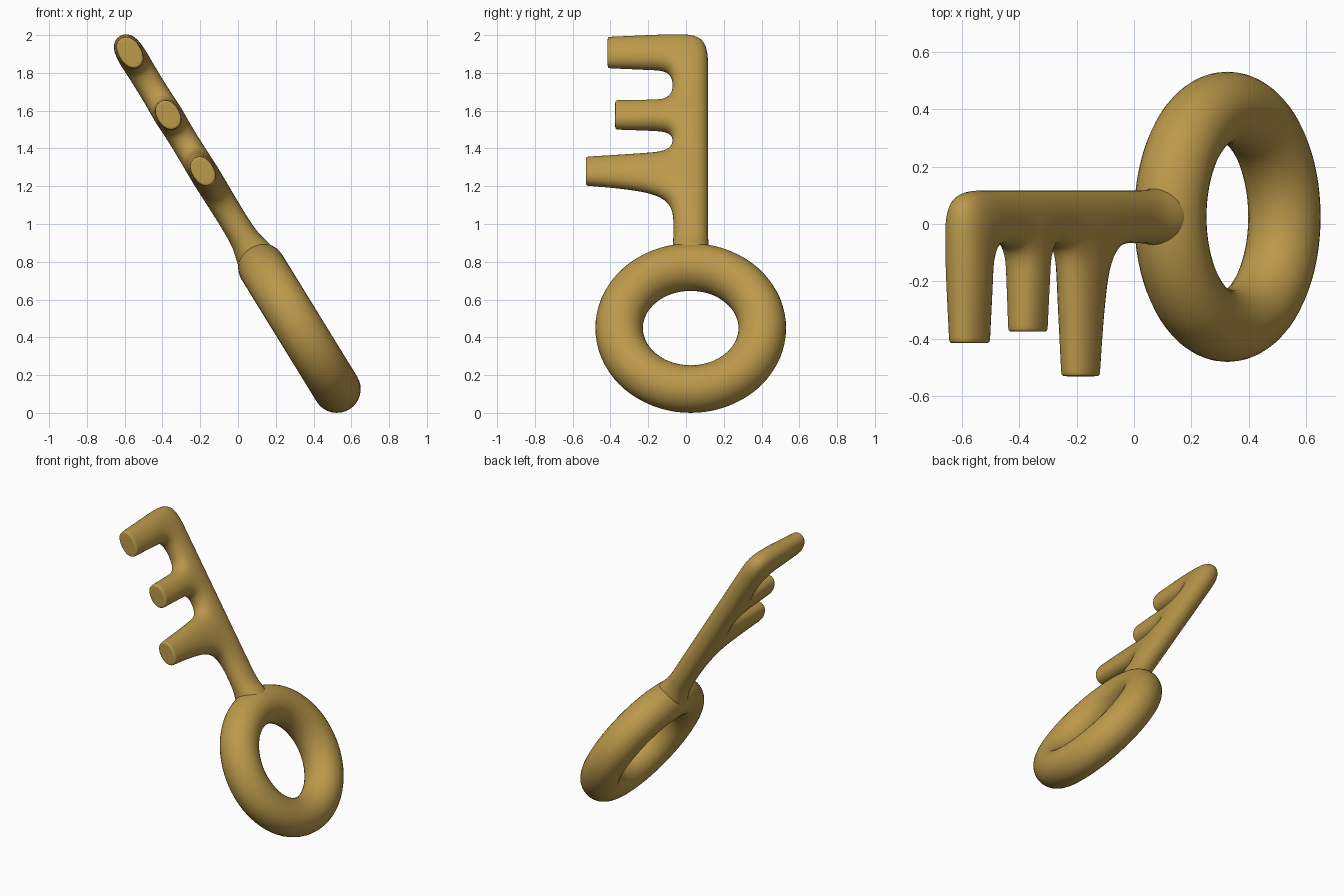
import bpy, bmesh, math

if "Cube" in bpy.data.objects:
    bpy.data.objects.remove(bpy.data.objects["Cube"])

TILT = math.radians(-31.6)
CENTRE = (0.325, 0.025, 0.449)

gold = bpy.data.materials.new("antique gold")
gold.diffuse_color = (0.50, 0.32, 0.07, 1)
gold.use_nodes = True
gold.node_tree.nodes["Principled BSDF"].inputs["Base Color"].default_value = gold.diffuse_color


def place(ob, name):
    ob.name = name
    ob.location = CENTRE
    ob.rotation_euler = (0, TILT, 0)
    ob.data.materials.append(gold)
    for p in ob.data.polygons:
        p.use_smooth = True


# Ring handle, standing in the local YZ plane
bpy.ops.mesh.primitive_torus_add(major_radius=0.379, minor_radius=0.126,
                                 major_segments=72, minor_segments=32,
                                 rotation=(0, math.pi / 2, 0))
ring = bpy.context.object
bpy.ops.object.transform_apply(rotation=True)
place(ring, "ring_handle")

# Shaft cage: (distance along shaft, half width, half thickness)
rows = [(0.33, 0.12, 0.11), (0.44, 0.115, 0.122), (0.53, 0.10, 0.085),
        (0.62, 0.10, 0.08), (0.77, 0.10, 0.08), (1.11, 0.10, 0.08),
        (1.225, 0.10, 0.08), (1.42, 0.10, 0.08), (1.60, 0.10, 0.08),
        (1.825, 0.10, 0.08)]
# Teeth: row index -> loops of (y, start, end, half thickness)
teeth = {4: [(-0.21, 0.85, 1.09, 0.08), (-0.53, 0.885, 1.065, 0.064),
             (-0.555, 0.885, 1.065, 0.064)],
         6: [(-0.20, 1.23, 1.415, 0.078), (-0.375, 1.235, 1.415, 0.066),
             (-0.40, 1.235, 1.415, 0.066)],
         8: [(-0.20, 1.605, 1.82, 0.08), (-0.415, 1.615, 1.81, 0.066),
             (-0.44, 1.615, 1.81, 0.066)]}

bm = bmesh.new()


def bridge(a, b, skip=None):
    for i in range(4):
        if i != skip:
            j = (i + 1) % 4
            bm.faces.new((a[i], a[j], b[j], b[i]))


def shaft_loop(s, w, n):
    return [bm.verts.new(c) for c in
            ((-n, -w, s), (n, -w, s), (n, w, s), (-n, w, s))]


def tooth_loop(y, s0, s1, n):
    return [bm.verts.new(c) for c in
            ((-n, y, s0), (n, y, s0), (n, y, s1), (-n, y, s1))]


loops = [shaft_loop(*r) for r in rows]
bm.faces.new(loops[0])
bm.faces.new(loops[-1])
for i in range(len(loops) - 1):
    bridge(loops[i], loops[i + 1], 0 if i in teeth else None)

# Teeth grow out of the open side of the shaft
for i, steps in teeth.items():
    cur = [loops[i][0], loops[i][1], loops[i + 1][1], loops[i + 1][0]]
    y, s0, s1, n = steps[-1]
    for step in steps + [(y, s0 + 0.025, s1 - 0.025, n - 0.02)]:
        new = tooth_loop(*step)
        bridge(cur, new)
        cur = new
    bm.faces.new(cur)

bmesh.ops.recalc_face_normals(bm, faces=bm.faces)
mesh = bpy.data.meshes.new("shaft_with_teeth")
bm.to_mesh(mesh)
bm.free()
shaft = bpy.data.objects.new("shaft_with_teeth", mesh)
bpy.context.collection.objects.link(shaft)
place(shaft, "shaft_with_teeth")
sub = shaft.modifiers.new("smooth", 'SUBSURF')
sub.levels = sub.render_levels = 3
